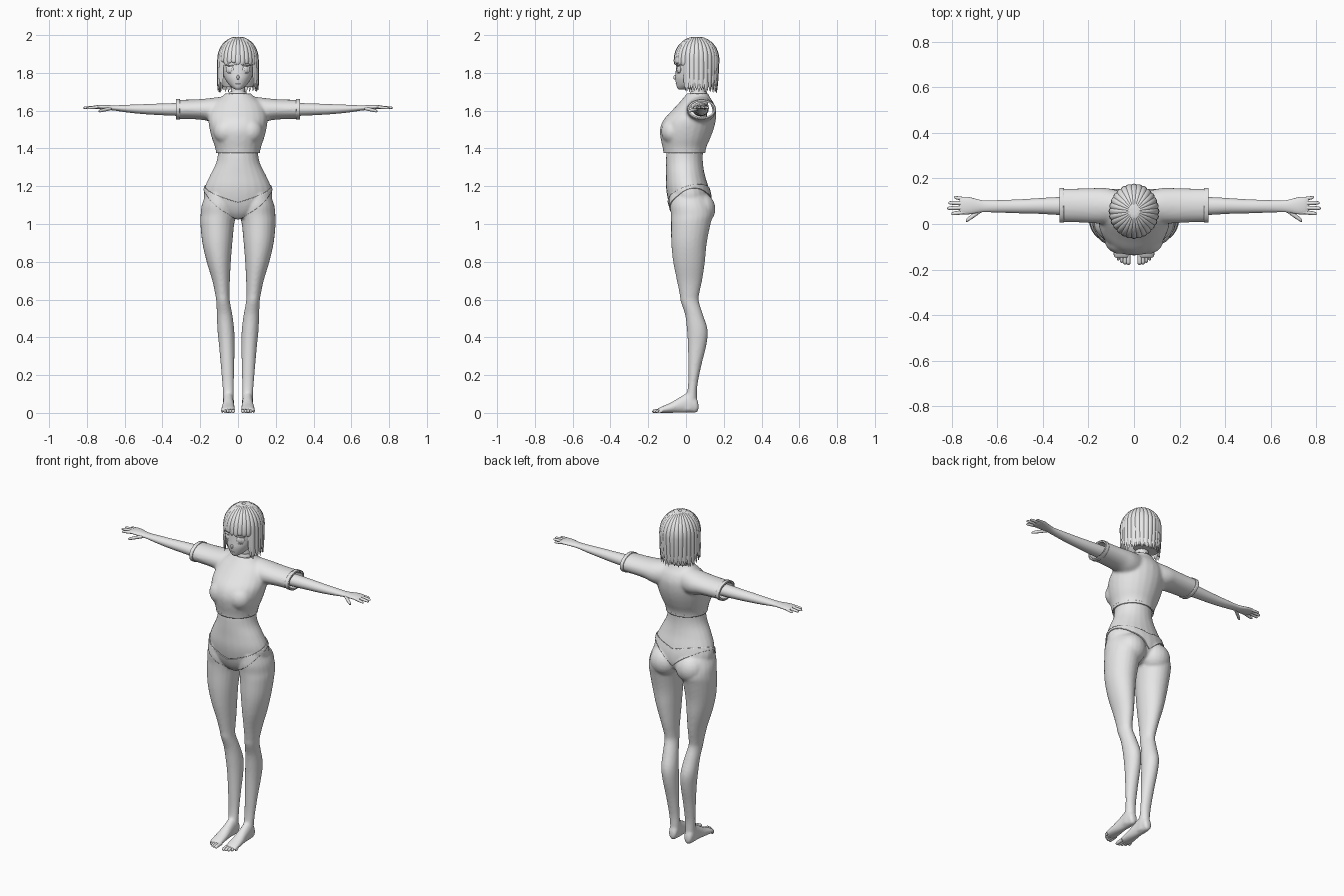
import bpy, bmesh, math, random
from mathutils import Matrix, Vector

random.seed(4)
grey = bpy.data.materials.new("plain grey")
grey.diffuse_color = (0.8, 0.8, 0.8, 1)
AXES = {'x': (0, 1, 2), 'y': (1, 0, 2), 'z': (2, 0, 1)}


def skin(bm, rings):
    """Join a list of point rings into a closed tube."""
    vs = [[bm.verts.new(p) for p in r] for r in rings]
    n = len(vs[0])
    for a, b in zip(vs, vs[1:]):
        for i in range(n):
            j = (i + 1) % n
            bm.faces.new((a[i], a[j], b[j], b[i]))
    bm.faces.new(vs[0])
    bm.faces.new(vs[-1])


def loft(bm, axis, rows, mirror=False, n=24, sub=4):
    """Elliptical rings along an axis; row = position, then min/max of the other two axes."""
    a, u, v = AXES[axis]
    pts = [rows[0]] + list(rows) + [rows[-1]]
    fine = []
    for i in range(1, len(pts) - 2):
        for k in range(sub):
            t = k / sub
            fine.append([0.5 * (2 * q + (r - p) * t + (2 * p - 5 * q + 4 * r - s) * t * t
                                + (3 * q - p - 3 * r + s) * t ** 3)
                         for p, q, r, s in zip(*pts[i - 1:i + 3])])
    fine.append(rows[-1])
    for side in ((1, -1) if mirror else (1,)):
        rings = []
        for t, u0, u1, v0, v1 in fine:
            ring = []
            for i in range(n):
                w = 2 * math.pi * i / n
                p = [0, 0, 0]
                p[a] = t
                p[u] = (u0 + u1) / 2 + (u1 - u0) / 2 * math.cos(w)
                p[v] = (v0 + v1) / 2 + (v1 - v0) / 2 * math.sin(w)
                p[0] *= side
                ring.append(p)
            rings.append(ring)
        skin(bm, rings)


def ball(bm, c, r, mirror=True, tilt=0):
    for s in ((1, -1) if mirror else (1,)):
        m = (Matrix.Translation((c[0] * s, c[1], c[2])) @ Matrix.Rotation(tilt * s, 4, 'Z')
             @ Matrix.Diagonal((*r, 1)))
        bmesh.ops.create_uvsphere(bm, u_segments=20, v_segments=12, radius=1, matrix=m)


def finish(name, bm, sharp=60):
    bmesh.ops.recalc_face_normals(bm, faces=bm.faces[:])
    me = bpy.data.meshes.new(name)
    bm.to_mesh(me)
    bm.free()
    me.materials.clear()
    me.materials.append(grey)
    me.shade_smooth()
    me.set_sharp_from_angle(angle=math.radians(sharp))
    ob = bpy.data.objects.new(name, me)
    bpy.context.collection.objects.link(ob)
    return ob


def fuse(name, bm, voxel, smooth):
    """Blend overlapping solids into one smooth skin, returned as a bmesh."""
    ob = finish(name, bm)
    m = ob.modifiers.new("blend", 'REMESH')
    m.mode, m.voxel_size = 'VOXEL', voxel
    m = ob.modifiers.new("soften", 'SMOOTH')
    m.iterations, m.factor = smooth, 0.5
    ev = ob.evaluated_get(bpy.context.evaluated_depsgraph_get())
    out = bmesh.new()
    out.from_mesh(ev.data)
    bpy.data.objects.remove(ob)
    return out


def shell(name, source, planes, thick, offset, mirror=False):
    """Cloth cut from a surface by planes, then thickened."""
    bm = source.copy()
    for co, no in planes:
        bmesh.ops.bisect_plane(bm, geom=bm.verts[:] + bm.edges[:] + bm.faces[:], plane_co=co,
                               plane_no=Vector(no).normalized(), clear_outer=True)
    ob = finish(name, bm)
    if mirror:
        ob.modifiers.new("mirror", 'MIRROR')
    m = ob.modifiers.new("thickness", 'SOLIDIFY')
    m.thickness, m.offset = thick, offset
    return ob


# torso, legs and feet
bm = bmesh.new()
loft(bm, 'z', [(z, -w, w, f, b) for z, w, f, b in (
    (1.03, .05, -.045, .06), (1.06, .12, -.07, .11), (1.10, .17, -.088, .13), (1.15, .182, -.1, .13),
    (1.20, .174, -.106, .118), (1.26, .147, -.106, .1), (1.32, .117, -.106, .09), (1.38, .106, -.103, .09),
    (1.45, .11, -.09, .1), (1.55, .11, -.06, .11), (1.62, .08, 0, .11))])
loft(bm, 'z', [
    (1.16, .03, .17, -.08, .10), (1.10, .01, .192, -.085, .13), (1.05, .01, .198, -.08, .142),
    (1.0, .02, .199, -.079, .13), (.9, .03, .189, -.078, .11), (.8, .038, .166, -.068, .1),
    (.7, .043, .136, -.048, .085), (.63, .045, .121, -.034, .07), (.59, .043, .115, -.028, .068),
    (.52, .03, .112, -.005, .09), (.44, .02, .109, .005, .114), (.36, .018, .101, .01, .108),
    (.25, .02, .091, .012, .081), (.15, .022, .083, .011, .061), (.09, .022, .079, 0, .058),
    (.04, .022, .08, -.03, .06), (.01, .027, .075, -.03, .055)], True)
ball(bm, (.085, .078, 1.08), (.085, .078, .085))
loft(bm, 'y', [
    (.066, .038, .062, .018, .045), (.055, .027, .075, .002, .08), (.02, .023, .079, 0, .11),
    (-.03, .021, .081, 0, .085), (-.08, .017, .087, 0, .055), (-.13, .015, .09, 0, .033),
    (-.15, .02, .086, .003, .022)], True)
body = fuse("body", bm, .007, 4)
finish("torso_and_legs", body.copy())

# brief, cut from the hips by a slanted waist plane and a leg plane on each side
shell("brief", body, [((0, 0, 0), (-1, 0, 0)), ((0, 0, 1.145), (-.3, -.333, 1)),
                      ((0, 0, 1.036), (.807, .412, -1))], .005, 1, True)

# toes
bm = bmesh.new()
for i in range(5):
    x, tip, r = .025 + .0145 * i, -.18 + .0022 * i * i, .0095 - .0008 * i
    loft(bm, 'y', [(-.125, x - r, x + r, .002, .024), (tip + .012, x - r, x + r, 0, .019),
                   (tip + .004, x - r * .8, x + r * .8, .001, .014),
                   (tip, x - r * .3, x + r * .3, .005, .01)], True, 10, 3)
finish("toes", bm)

# arms and hands
bm = bmesh.new()
loft(bm, 'x', [(.2, .035, .12, 1.57, 1.645), (.33, .04, .118, 1.573, 1.64), (.42, .045, .113, 1.577, 1.637),
               (.5, .047, .108, 1.582, 1.634), (.58, .05, .105, 1.59, 1.631), (.65, .052, .103, 1.6, 1.628),
               (.68, .05, .107, 1.603, 1.629), (.72, .043, .117, 1.607, 1.631),
               (.75, .043, .119, 1.609, 1.629), (.765, .05, .112, 1.613, 1.624)], True)
finish("arms", bm)
bm = bmesh.new()
for x0, y0, z0, x1, y1, z1, r in (
        (.74, .053, 1.619, .802, .045, 1.613, .009), (.745, .072, 1.62, .82, .069, 1.615, .009),
        (.745, .091, 1.62, .815, .093, 1.615, .009), (.74, .109, 1.618, .79, .117, 1.613, .008),
        (.67, .062, 1.612, .738, .014, 1.597, .011)):
    rows = []
    for t, k in ((0, 1), (.5, 1), (.85, .85), (.96, .6), (1, .2)):
        y, z = y0 + (y1 - y0) * t, z0 + (z1 - z0) * t
        rows.append((x0 + (x1 - x0) * t, y - r * k, y + r * k, z - r * k * .85, z + r * k * .85))
    loft(bm, 'x', rows, True, 10, 3)
finish("fingers", bm)

# cropped shirt with wide open sleeves
bm = bmesh.new()
loft(bm, 'z', [(z, -w, w, f, b) for z, w, f, b in (
    (1.34, .112, -.115, .1), (1.40, .12, -.123, .106), (1.45, .137, -.134, .127), (1.5, .15, -.138, .146),
    (1.55, .157, -.12, .158), (1.6, .15, -.075, .16), (1.64, .13, -.038, .147), (1.67, .09, -.012, .127),
    (1.71, .05, .02, .11))])
loft(bm, 'x', [(.04, .01, .14, 1.53, 1.68), (.12, 0, .158, 1.535, 1.67), (.18, .003, .158, 1.55, 1.663),
               (.25, .007, .156, 1.555, 1.659), (.36, .009, .156, 1.557, 1.657)], True)
ball(bm, (.06, -.07, 1.49), (.07, .062, .07))
shirt = fuse("shirt", bm, .008, 6)
ends = [((.328, 0, 0), (1, 0, 0)), ((-.328, 0, 0), (-1, 0, 0)),
        ((0, 0, 1.376), (0, 0, -1)), ((0, 0, 1.69), (0, 0, 1))]
shell("shirt", shirt, ends, .008, -1)
shell("shirt_hem", shirt, ends[2:3] + [((0, 0, 1.39), (0, 0, 1))], .004, 1)
shell("sleeve_cuffs", shirt, ends[:1] + [((.308, 0, 0), (-1, 0, 0))], .004, 1, True)

# neck and collar
bm = bmesh.new()
loft(bm, 'z', [(1.62, -.05, .05, .025, .12), (1.68, -.039, .039, .03, .107),
               (1.74, -.036, .036, .03, .1), (1.8, -.036, .036, .03, .1)])
finish("neck", bm)
bm = bmesh.new()
loft(bm, 'z', [(1.682, -.047, .047, .02, .113), (1.69, -.046, .046, .021, .112),
               (1.701, -.043, .043, .024, .11)])
finish("collar", bm, 40)

# head
bm = bmesh.new()
loft(bm, 'z', [(z, -w, w, f, b) for z, w, f, b in (
    (1.711, .01, -.036, -.012), (1.72, .028, -.046, .03), (1.74, .05, -.052, .07), (1.77, .07, -.057, .11),
    (1.8, .082, -.055, .135), (1.84, .09, -.052, .15), (1.88, .092, -.05, .155), (1.93, .08, -.035, .14),
    (1.97, .05, 0, .11), (1.985, .02, .03, .08))], n=32)
ball(bm, (0, -.057, 1.776), (.007, .01, .012), False)
finish("head", bm)

# face details
bm = bmesh.new()
for c, r in (((.044, -.038, 1.818), (.023, .006, .02)), ((.043, -.042, 1.818), (.013, .005, .016)),
             ((.046, -.042, 1.839), (.026, .006, .004)), ((.045, -.04, 1.797), (.015, .005, .0015))):
    ball(bm, c, r, True, .45)
ball(bm, (0, -.051, 1.742), (.013, .004, .002), False)
finish("eyes_and_mouth", bm)

# hair: inner mass
bm = bmesh.new()
loft(bm, 'z', [(z, -w, w, f, b) for z, w, f, b in (
    (1.725, .078, .05, .14), (1.77, .092, .03, .158), (1.82, .097, .02, .163), (1.855, .098, -.02, .165),
    (1.875, .099, -.056, .165), (1.92, .092, -.047, .156), (1.96, .068, -.018, .127), (1.983, .03, .02, .085))])
finish("hair_base", bm)

# hair: tapered locks from crown to tip, short over the brow and long elsewhere
bm = bmesh.new()
COUNT = 28
for layer, scale in ((0, 1.0), (.5, .95)):
    for i in range(COUNT):
        th = 2 * math.pi * (i + layer) / COUNT
        front = abs((th + math.pi) % (2 * math.pi) - math.pi) < math.radians(56)
        end = (1.838 if front else 1.692) + random.uniform(0, .022)
        flare = 1.0 if front else 1.03 - .1 * max(0, -math.cos(th))
        out = Vector((math.sin(th), -math.cos(th), 0))
        side = Vector((math.cos(th), math.sin(th), 0))
        path = []
        for k in range(9):
            ph = .12 + (math.pi / 2 - .12) * k / 8
            path.append((math.sin(ph), 1.87 + .122 * scale * math.cos(ph), 1))
        for t, taper in ((.3, 1), (.6, .9), (.85, .55), (1, .08)):
            path.append((1 + (flare - 1) * t, 1.87 + (end - 1.87) * t, taper))
        rings = []
        for rad, z, taper in path:
            c = Vector((.104 * rad * out.x, .056 + .115 * rad * out.y, z)) * 1.0
            c.x *= scale
            c.y = .056 + (c.y - .056) * scale
            w = .0145 * rad * taper
            d = .006 * taper
            rings.append([c - side * w, c - side * w * .5 + out * d * .8, c + out * d,
                          c + side * w * .5 + out * d * .8, c + side * w, c - out * d])
        skin(bm, rings)
finish("hair_locks", bm, 50)
